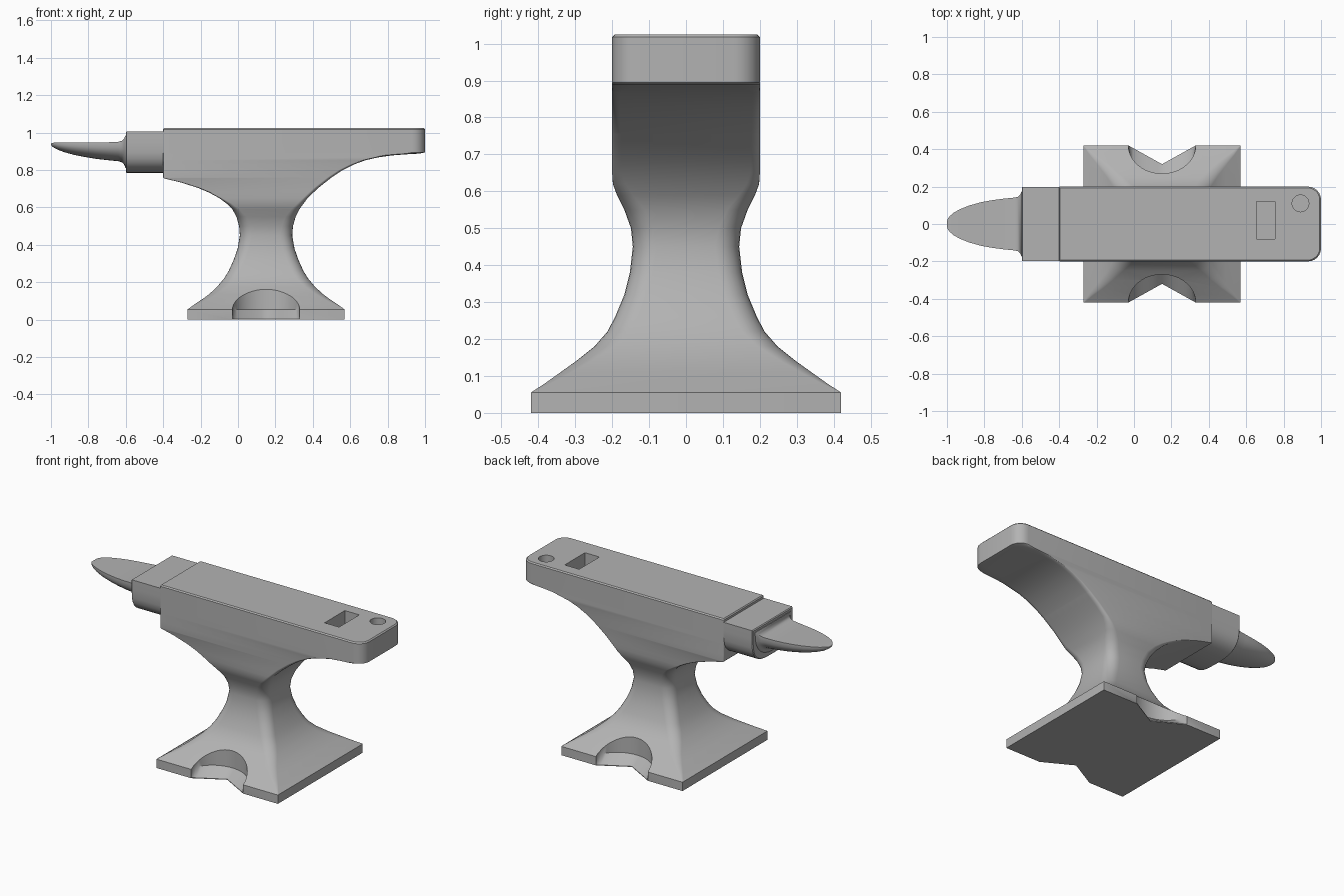
import bpy, bmesh, math

if "Cube" in bpy.data.objects:
    bpy.data.objects.remove(bpy.data.objects["Cube"])

steel = bpy.data.materials.new("grey steel")
steel.diffuse_color = (0.45, 0.45, 0.45, 1)
steel.use_nodes = True
steel.node_tree.nodes["Principled BSDF"].inputs["Base Color"].default_value = steel.diffuse_color


def loft(name, rings):
    """Skin a list of equal-length point rings and cap both ends."""
    bm = bmesh.new()
    vs = [[bm.verts.new(p) for p in ring] for ring in rings]
    n = len(vs[0])
    for a, b in zip(vs, vs[1:]):
        for i in range(n):
            j = (i + 1) % n
            bm.faces.new((a[i], a[j], b[j], b[i]))
    bm.faces.new(vs[0][::-1])
    bm.faces.new(vs[-1])
    bmesh.ops.recalc_face_normals(bm, faces=bm.faces)
    me = bpy.data.meshes.new(name)
    bm.to_mesh(me)
    bm.free()
    ob = bpy.data.objects.new(name, me)
    bpy.context.collection.objects.link(ob)
    me.materials.append(steel)
    return ob


def lerp(table, t):
    if t <= table[0][0]:
        return table[0][1]
    for (a, va), (b, vb) in zip(table, table[1:]):
        if t <= b:
            return va + (vb - va) * (t - a) / (b - a)
    return table[-1][1]


def rounded_rect(z, xl, xr, hy, rl, rr, seg=6):
    pts = []
    for cx, sy, r, start in ((xr - rr, 1, rr, 0), (xl + rl, 1, rl, 90),
                             (xl + rl, -1, rl, 180), (xr - rr, -1, rr, 270)):
        for i in range(seg + 1):
            a = math.radians(start + 90 * i / seg)
            pts.append((cx + r * math.cos(a), sy * (hy - r) + r * math.sin(a), z))
    return pts


def cut(ob, cutter):
    cutter.hide_render = True
    m = ob.modifiers.new("cut", 'BOOLEAN')
    m.operation, m.solver, m.object = 'DIFFERENCE', 'EXACT', cutter
    bpy.context.view_layer.objects.active = ob
    bpy.ops.object.modifier_apply(modifier=m.name)
    bpy.data.objects.remove(cutter)


def smooth(ob, deg=30):
    bpy.ops.object.select_all(action='DESELECT')
    ob.select_set(True)
    bpy.context.view_layer.objects.active = ob
    bpy.ops.object.shade_smooth_by_angle(angle=math.radians(deg))


# Foot, waist and body: outlines by height
left = [(0, -.27), (.055, -.27), (.08, -.235), (.11, -.19), (.14, -.15), (.18, -.108), (.22, -.075),
        (.26, -.05), (.32, -.023), (.38, -.002), (.45, .01), (.5, .006), (.55, -.008), (.59, -.03),
        (.62, -.06), (.65, -.1), (.68, -.155), (.705, -.215), (.735, -.31), (.755, -.395), (.76, -.4)]
right = [(0, .57), (.055, .57), (.08, .535), (.11, .49), (.14, .45), (.18, .408), (.22, .375),
         (.26, .35), (.32, .323), (.38, .302), (.45, .29), (.5, .294), (.55, .308), (.59, .328),
         (.65, .372), (.705, .43), (.76, .5), (.8, .56), (.83, .62), (.852, .68), (.868, .75),
         (.878, .82), (.884, .9), (.888, .97), (.894, 1.0)]
half = [(0, .42), (.055, .42), (.08, .382), (.11, .34), (.14, .298), (.18, .248), (.22, .213),
        (.26, .192), (.32, .167), (.38, .152), (.45, .144), (.5, .149), (.55, .167), (.59, .187),
        (.62, .198), (.65, .2)]
rad_l = [(.055, .003), (.11, .03), (.2, .06), (.45, .065), (.55, .055), (.65, .015), (.76, .006)]
rad_r = rad_l[:-2] + [(.65, .025), (.868, .02), (.888, .07)]

levels = sorted({z for t in (left, right, half) for z, _ in t} | {1.018})
rings = [rounded_rect(z, *(lerp(t, z) for t in (left, right, half, rad_l, rad_r))) for z in levels]
rings.append(rounded_rect(1.025, -.395, .993, .193, .004, .064))
body = loft("anvil_body", rings)

# Notches in the foot: V at the floor opening into an arch
for s in (-1, 1):
    v, arc = [], []
    for i in range(25):
        a = math.pi * i / 24
        x = .15 + .18 * math.cos(a)
        v.append((x, s * (.42 - .10 * (1 - abs(math.cos(a))))))
        arc.append((x, s * (.42 - .15 * math.sin(a))))
    ends = [(-.03, s * .6), (.33, s * .6)]
    cut(body, loft("notch_cutter", [[(x, y, z) for x, y in pts + ends]
                                    for pts, z in ((v, -.05), (v, 0.004), (arc, .055), (arc, .4))]))

# Square and round tool holes in the heel
cut(body, loft("square_hole_cutter", [[(x, y, z) for x, y in
    ((.655, -.08), (.755, -.08), (.755, .12), (.655, .12))] for z in (.925, 1.2)]))
cut(body, loft("round_hole_cutter", [[(.89 + .045 * math.cos(a * math.pi / 12),
    .11 + .045 * math.sin(a * math.pi / 12), z) for a in range(24)] for z in (.95, 1.2)]))
smooth(body)


def u_section(x, hy, zt, zb, straight, power, seg=16):
    """Flat top, short straight sides, rounded underside."""
    zm = zt - straight * (zt - zb)
    pts = [(x, hy, zt)]
    for i in range(seg + 1):
        a = math.pi * i / seg
        c, s = math.cos(a), max(math.sin(a), 0)
        pts.append((x, math.copysign(abs(c) ** power, c) * hy, zm - (zm - zb) * s ** power))
    return pts + [(x, -hy, zt)]


# Step block between body and horn
block = loft("step_block", [u_section(x, hy, zt, zb, .25, .65) for x, hy, zt, zb in
             ((-.38, .199, 1.005, .785), (-.595, .199, 1.005, .785), (-.6, .194, 1.0, .79))])
smooth(block)

# Horn
horn = loft("horn", [u_section(x, hy, zt, zb, .1, .9) for x, hy, zt, zb in (
    (-.59, .18, .99, .805), (-.602, .172, .985, .812), (-.608, .158, .97, .828),
    (-.62, .146, .957, .841), (-.64, .141, .951, .847), (-.7, .135, .948, .853),
    (-.76, .127, .947, .86), (-.82, .116, .947, .87), (-.88, .099, .947, .882),
    (-.93, .079, .947, .896), (-.965, .06, .947, .909), (-.985, .042, .946, .92),
    (-.996, .027, .944, .929), (-1.0, .012, .94, .935))])
smooth(horn, 40)
